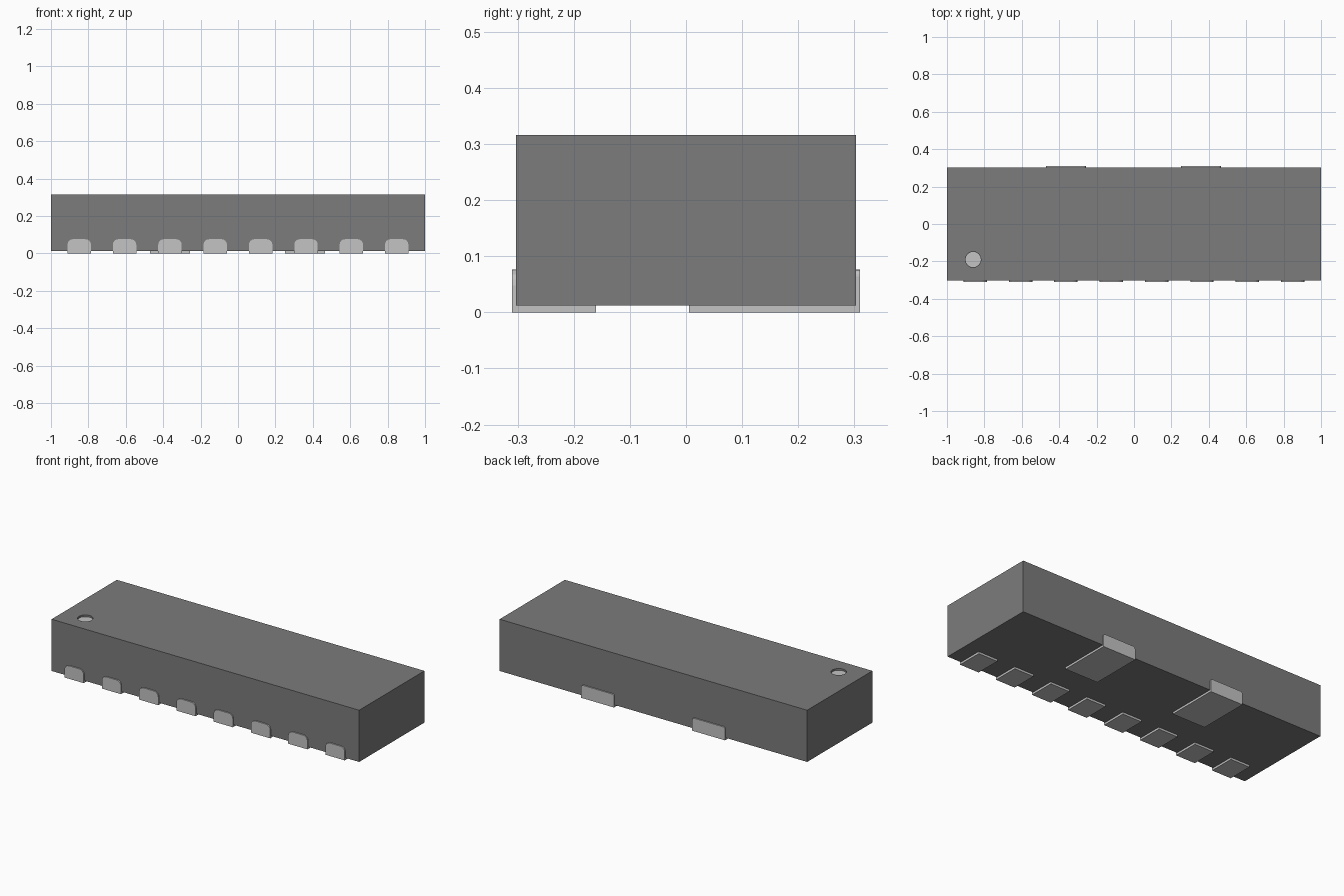
import bpy, bmesh, math
from mathutils import Vector

cube = bpy.data.objects.get("Cube")
if cube:
    bpy.data.objects.remove(cube, do_unlink=True)


def material(name, grey):
    m = bpy.data.materials.new(name)
    m.use_nodes = True
    col = (grey, grey, grey, 1)
    m.diffuse_color = col
    m.node_tree.nodes["Principled BSDF"].inputs["Base Color"].default_value = col
    return m


BODY = material("dark grey casing", 0.20)
METAL = material("light grey metal", 0.55)


def prism(name, points, direction, mat):
    """Extrude a flat outline along a direction into a closed solid."""
    bm = bmesh.new()
    face = bm.faces.new([bm.verts.new(p) for p in points])
    ext = bmesh.ops.extrude_face_region(bm, geom=[face], use_keep_orig=True)
    moved = [g for g in ext["geom"] if isinstance(g, bmesh.types.BMVert)]
    bmesh.ops.translate(bm, verts=moved, vec=Vector(direction))
    bmesh.ops.recalc_face_normals(bm, faces=bm.faces)
    mesh = bpy.data.meshes.new(name)
    bm.to_mesh(mesh)
    bm.free()
    mesh.materials.append(mat)
    obj = bpy.data.objects.new(name, mesh)
    bpy.context.collection.objects.link(obj)
    return obj


def rect(x0, x1, y0, y1, z):
    return [(x0, y0, z), (x1, y0, z), (x1, y1, z), (x0, y1, z)]


def circle(x, y, z, r, n=16):
    return [(x + r * math.cos(2 * math.pi * i / n),
             y + r * math.sin(2 * math.pi * i / n), z) for i in range(n)]


HALF_Y, BASE, TOP = 0.303, 0.012, 0.316
OUTER = 0.31                      # outer face of the terminals
MARK_X, MARK_Y, MARK_R, DEPTH = -0.86, -0.19, 0.042, 0.012

# Casing with a shallow round recess in the top
casing = prism("casing", rect(-1, 1, -HALF_Y, HALF_Y, BASE), (0, 0, TOP - BASE), BODY)
cutter = prism("recess_cutter", circle(MARK_X, MARK_Y, TOP - DEPTH, MARK_R),
               (0, 0, 0.05), BODY)
cutter.hide_render = True
mod = casing.modifiers.new("recess", "BOOLEAN")
mod.operation, mod.object, mod.solver = "DIFFERENCE", cutter, "EXACT"
bpy.context.view_layer.objects.active = casing
bpy.ops.object.modifier_apply(modifier=mod.name)
bpy.data.objects.remove(cutter, do_unlink=True)

# Light disc on the recess floor
prism("corner_mark", circle(MARK_X, MARK_Y, TOP - DEPTH - 0.001, MARK_R - 0.001),
      (0, 0, 0.003), METAL)


def terminal(name, x, width, side, inner_y, height, radius):
    """Flat foot under the casing and a round-cornered tab up its side."""
    h = width / 2
    prism(name + "_foot", rect(x - h, x + h, inner_y, side * OUTER, 0),
          (0, 0, BASE), METAL)
    outline = [(x - h, side * OUTER, BASE), (x + h, side * OUTER, BASE)]
    for cx, start in ((x + h - radius, 0), (x - h + radius, 90)):
        for i in range(5):
            a = math.radians(start + i * 22.5)
            outline.append((cx + radius * math.cos(a), side * OUTER,
                            height - radius + radius * math.sin(a)))
    prism(name + "_tab", outline, (0, -side * (OUTER - HALF_Y), 0), METAL)


# Eight narrow terminals along the front
for i in range(8):
    terminal(f"front_terminal_{i + 1}", -0.849 + i * 0.2425, 0.125, -1, -0.16, 0.076, 0.028)

# Two wide terminals along the back
for label, x in (("right", -0.364), ("left", 0.358)):
    terminal(f"back_{label}_terminal", x, 0.213, 1, 0.005, 0.076, 0.012)
